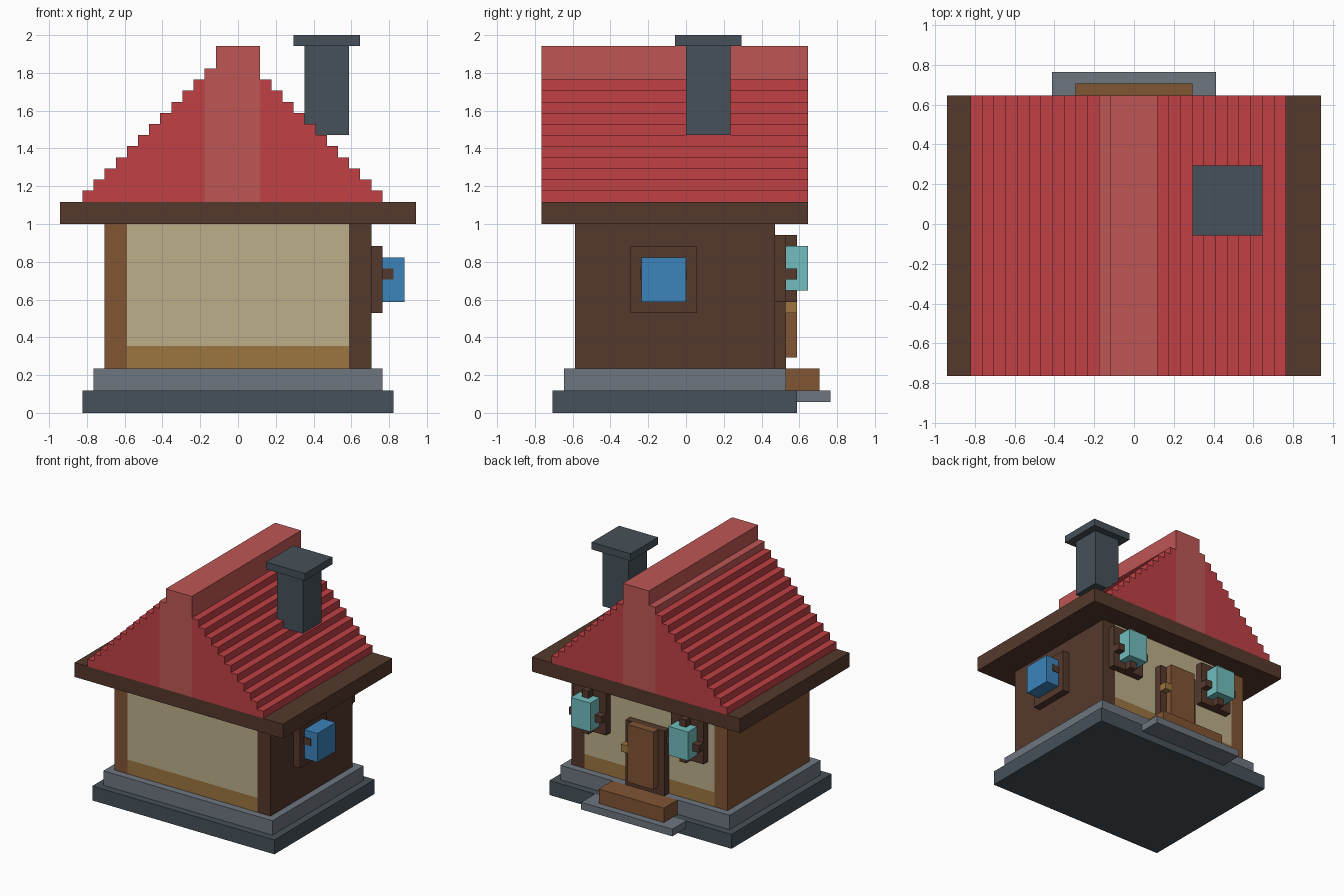
import bpy
import bmesh

cube = bpy.data.objects.get("Cube")
if cube:
    bpy.data.objects.remove(cube, do_unlink=True)

U = 2 / 34  # one block


def material(name, rgb):
    lin = [((c / 255 + 0.055) / 1.055) ** 2.4 for c in rgb] + [1.0]
    m = bpy.data.materials.new(name)
    m.use_nodes = True
    m.diffuse_color = lin
    m.node_tree.nodes["Principled BSDF"].inputs["Base Color"].default_value = lin
    return m


RED = material("roof red", (192, 64, 69))
PINK = material("ridge light red", (190, 86, 85))
DARK = material("dark wood", (85, 57, 43))
WOOD = material("medium wood", (129, 85, 52))
PLASTER = material("beige plaster", (189, 175, 139))
OCHRE = material("ochre", (156, 118, 64))
STONE = material("dark stone", (70, 81, 89))
GREY = material("light stone", (109, 118, 127))
BLUE = material("blue glass", (60, 131, 187))
TEAL = material("teal glass", (113, 189, 191))


def blocks(name, mat, *boxes):
    """One object made of boxes (x0, x1, y0, y1, z0, z1) in block units."""
    bm = bmesh.new()
    for x0, x1, y0, y1, z0, z1 in boxes:
        for v in bmesh.ops.create_cube(bm, size=1)["verts"]:
            v.co.x = (x1 if v.co.x > 0 else x0) * U
            v.co.y = (y1 if v.co.y > 0 else y0) * U
            v.co.z = (z1 if v.co.z > 0 else z0) * U
    me = bpy.data.meshes.new(name)
    bm.to_mesh(me)
    bm.free()
    me.materials.append(mat)
    ob = bpy.data.objects.new(name, me)
    bpy.context.collection.objects.link(ob)
    return ob


# Foundation and entrance steps
blocks("foundation", STONE, (-14, 14, -12, 10, 0, 2))
blocks("plinth", GREY, (-13, 13, -11, 9, 2, 4))
blocks("lower_step", GREY, (-7, 7, 10, 13, 1, 2))
blocks("upper_step", WOOD, (-5, 5, 9, 12, 2, 4))

# Walls
blocks("plaster_wall", PLASTER, (-10, 10, -10, 8, 6, 17))
blocks("wall_base_band", OCHRE, (-10, 10, -10, 8, 4, 6))
blocks("left_wall", DARK, (10, 12, -10, 8, 4, 17))
blocks("right_wall", WOOD, (-12, -10, -10, 8, 4, 17))

# Eaves and stepped roof, one course per block of height
blocks("eaves", DARK, (-16, 16, -13, 11, 17, 19))
courses = []
for i in range(11):
    courses.append((-14 + i, -3, -13, 11, 19 + i, 20 + i))
    courses.append((2, 13 - i, -13, 11, 19 + i, 20 + i))
blocks("roof_courses", RED, *courses)
blocks("roof_ridge", PINK, (-3, 2, -13, 11, 19, 31), (-2, 2, -13, 11, 31, 33))

# Chimney
blocks("chimney", STONE, (6, 10, 0, 4, 25, 33))
blocks("chimney_cap", STONE, (5, 11, -1, 5, 33, 34))

# Door
blocks("door_frame", DARK, (-3, 3, 8, 9, 4, 13))
blocks("door_panel", WOOD, (-2, 2, 9, 10, 5, 13))
blocks("door_knob", OCHRE, (2, 3, 9, 10, 9, 10))

# Back windows with cross bars
for side, x in (("left", 6), ("right", -9)):
    blocks(f"{side}_back_window_frame", DARK, (x, x + 5, 8, 9, 10, 16))
    blocks(f"{side}_back_window_pane", TEAL, (x + 1, x + 4, 9, 11, 11, 15))
    blocks(f"{side}_back_window_bars", DARK,
           (x, x + 5, 9, 10, 12, 13), (x + 2, x + 3, 9, 10, 10, 16))

# Side window
blocks("side_window_frame", DARK, (12, 13, -5, 1, 9, 15))
blocks("side_window_pane", BLUE, (13, 15, -4, 0, 10, 14))
blocks("side_window_bar", DARK, (13, 14, -4.1, 0.1, 12, 13))
